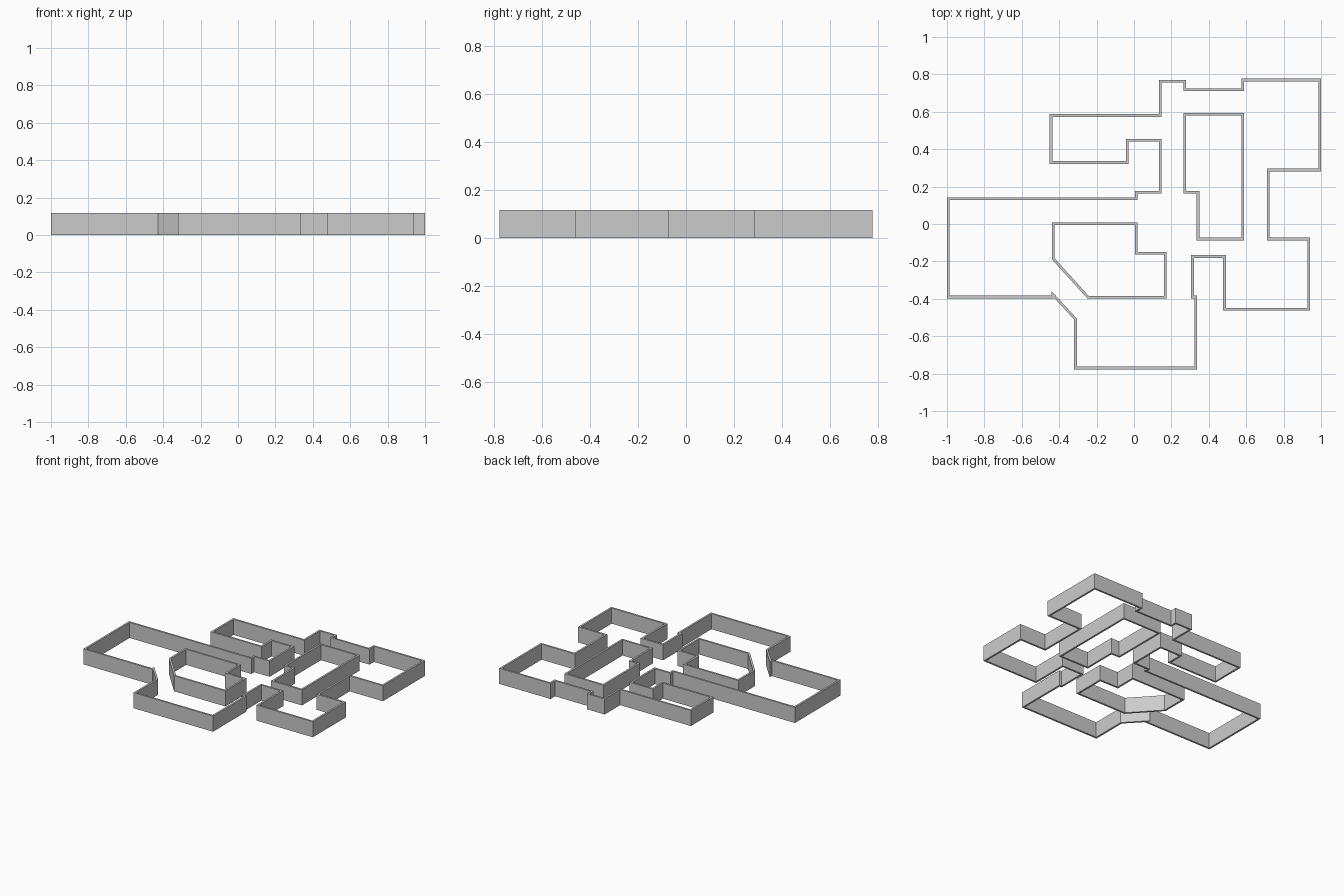
import bpy
import bmesh
from mathutils import Vector

HEIGHT = 0.116
THICKNESS = 0.014

cube = bpy.data.objects.get("Cube")
if cube:
    bpy.data.objects.remove(cube, do_unlink=True)

grey = bpy.data.materials.new("wall grey")
grey.use_nodes = True
colour = (0.6, 0.6, 0.6, 1)
grey.diffuse_color = colour
grey.node_tree.nodes["Principled BSDF"].inputs["Base Color"].default_value = colour


def mitre(before, corner, after):
    """Vector from a path corner to the left-hand face of the wall."""
    normals = []
    for start, end in ((before, corner), (corner, after)):
        along = (end - start).normalized()
        normals.append(Vector((-along.y, along.x)))
    total = normals[0] + normals[1]
    return total * THICKNESS / (2 * total.dot(normals[0]))


def wall_loop(name, path):
    """Closed wall with mitred corners, following a centre line."""
    points = [Vector(p) for p in path]
    count = len(points)
    bm = bmesh.new()
    rings = []
    for i, corner in enumerate(points):
        offset = mitre(points[i - 1], corner, points[(i + 1) % count])
        left, right = corner + offset, corner - offset
        section = [(left, 0), (right, 0), (right, HEIGHT), (left, HEIGHT)]
        rings.append([bm.verts.new((p.x, p.y, z)) for p, z in section])
    for i, ring in enumerate(rings):
        following = rings[(i + 1) % count]
        for k in range(4):
            n = (k + 1) % 4
            bm.faces.new((ring[k], ring[n], following[n], following[k]))
    bmesh.ops.recalc_face_normals(bm, faces=bm.faces)
    mesh = bpy.data.meshes.new(name)
    bm.to_mesh(mesh)
    bm.free()
    mesh.materials.append(grey)
    obj = bpy.data.objects.new(name, mesh)
    bpy.context.collection.objects.link(obj)
    return obj


# Outer wall, clockwise from the back corner of the large right-hand room
wall_loop("outer_wall", [
    (-.993, .136), (.013, .136), (.013, .17), (.14, .17), (.14, .447),
    (-.037, .447), (-.037, .329), (-.444, .329), (-.444, .58), (.14, .58),
    (.14, .763), (.272, .763), (.272, .717), (.582, .717), (.582, .77),
    (.993, .77), (.993, .289), (.718, .289), (.718, -.08), (.935, -.08),
    (.935, -.456), (.484, -.456), (.484, -.174), (.313, -.174),
    (.313, -.39), (.331, -.39), (.331, -.77), (-.313, -.77),
    (-.313, -.508), (-.434, -.377), (-.434, -.39), (-.993, -.39)])

# Enclosed block with the slanted corner
wall_loop("slanted_inner_wall", [
    (-.432, .002), (.013, .002), (.013, -.157), (.167, -.157),
    (.167, -.391), (-.246, -.391), (-.432, -.186)])

# Enclosed tall block with the notched corner
wall_loop("notched_inner_wall", [
    (.272, .587), (.582, .587), (.582, -.08), (.342, -.08),
    (.342, .17), (.272, .17)])
